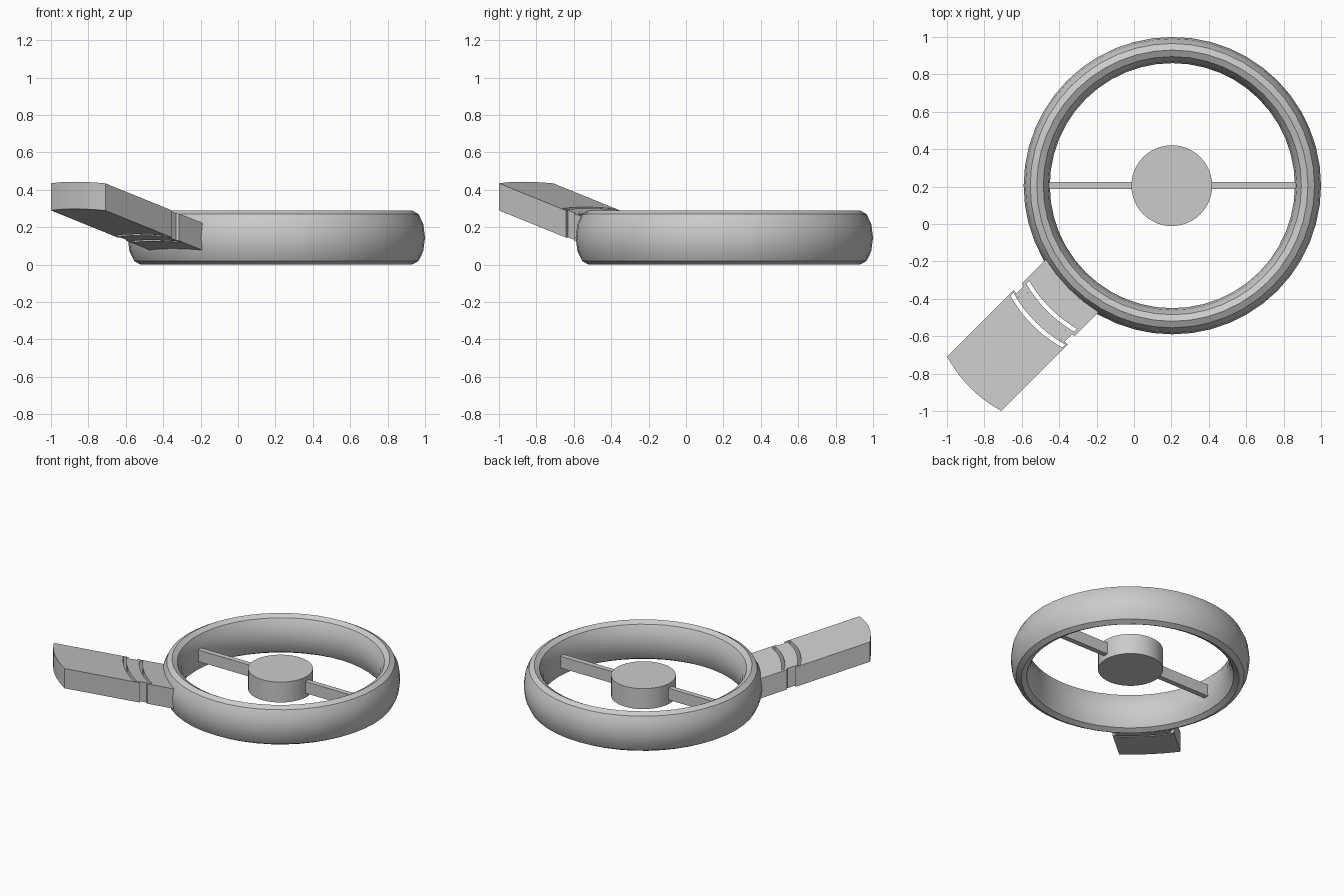
import bpy, bmesh, math
from mathutils import Vector

if "Cube" in bpy.data.objects:
    bpy.data.objects.remove(bpy.data.objects["Cube"])

C = 0.205            # ring centre in x and y
MID = 0.145          # mid height of the ring
grey = bpy.data.materials.new("plain_grey")
grey.use_nodes = True
grey.diffuse_color = (0.6, 0.6, 0.6, 1)
grey.node_tree.nodes["Principled BSDF"].inputs["Base Color"].default_value = (0.6, 0.6, 0.6, 1)


def finish(name, bm, smooth=True):
    bmesh.ops.recalc_face_normals(bm, faces=bm.faces)
    mesh = bpy.data.meshes.new(name)
    bm.to_mesh(mesh)
    bm.free()
    mesh.materials.append(grey)
    obj = bpy.data.objects.new(name, mesh)
    bpy.context.collection.objects.link(obj)
    if smooth:
        bpy.ops.object.select_all(action="DESELECT")
        obj.select_set(True)
        bpy.context.view_layer.objects.active = obj
        bpy.ops.object.shade_smooth_by_angle(angle=math.radians(30))
    return obj


# Rim: twelve-sided torus stretched upwards
def rim(segments=48, sides=12):
    bm = bmesh.new()
    rings = []
    for i in range(segments):
        a = math.tau * i / segments
        ring = []
        for j in range(sides):
            t = math.tau * j / sides
            r = 0.725 + 0.07 * math.cos(t)
            ring.append(bm.verts.new((C + r * math.cos(a), C + r * math.sin(a),
                                      MID + MID * math.sin(t))))
        rings.append(ring)
    for i in range(segments):
        p, q = rings[i], rings[(i + 1) % segments]
        for j in range(sides):
            k = (j + 1) % sides
            bm.faces.new((p[j], q[j], q[k], p[k]))
    finish("rim", bm)


rim()

# Hub
bm = bmesh.new()
bmesh.ops.create_cone(bm, cap_ends=True, segments=48, radius1=0.216, radius2=0.216, depth=0.15)
bmesh.ops.translate(bm, verts=bm.verts, vec=(C - 0.003, C, MID))
finish("hub", bm)

# Spokes
for side, name in ((1, "left_spoke"), (-1, "right_spoke")):
    bm = bmesh.new()
    bmesh.ops.create_cube(bm, size=1)
    bmesh.ops.scale(bm, verts=bm.verts, vec=(0.465, 0.038, 0.085))
    bmesh.ops.translate(bm, verts=bm.verts, vec=(C + side * 0.43, C, MID))
    finish(name, bm, False)

# Handle: sloping slabs with bowed ends, along the diagonal away from the hub
ALONG = Vector((-1, -1, 0)).normalized()
ACROSS = Vector((-1, 1, 0)).normalized()


def slab(name, u0, u1, v0, v1, steps=10):
    bm = bmesh.new()
    outline = []
    for u_end, order in ((u0, range(steps + 1)), (u1, range(steps, -1, -1))):
        for i in order:
            v = v0 + (v1 - v0) * i / steps
            u = u_end + 0.03 * (1 - (v / 0.205) ** 2)
            p = Vector((C, C, 0)) + ALONG * u + ACROSS * v
            p.z = 0.145 + 0.287 * (u - 0.9935)
            outline.append(bm.verts.new(p))
    base = bm.faces.new(outline)
    top = bmesh.ops.extrude_face_region(bm, geom=[base])
    moved = [g for g in top["geom"] if isinstance(g, bmesh.types.BMVert)]
    bmesh.ops.translate(bm, verts=moved, vec=(0, 0, 0.145))
    finish(name, bm)


slab("handle_neck", 0.70, 0.895, -0.2, 0.2)
slab("neck_collar", 0.917, 0.936, -0.2, 0.2)
slab("handle_joint", 0.936, 0.993, -0.183, 0.183)
slab("grip_collar", 0.993, 1.003, -0.205, 0.205)
slab("handle_grip", 1.026, 1.498, -0.205, 0.205)

# Thin bridges closing the slots at both sides
for s, label in ((1, "back"), (-1, "front")):
    slab(label + "_neck_bridge", 0.895, 0.917, *sorted((s * 0.18, s * 0.2)), steps=1)
    slab(label + "_grip_bridge", 1.003, 1.026, *sorted((s * 0.195, s * 0.205)), steps=1)
